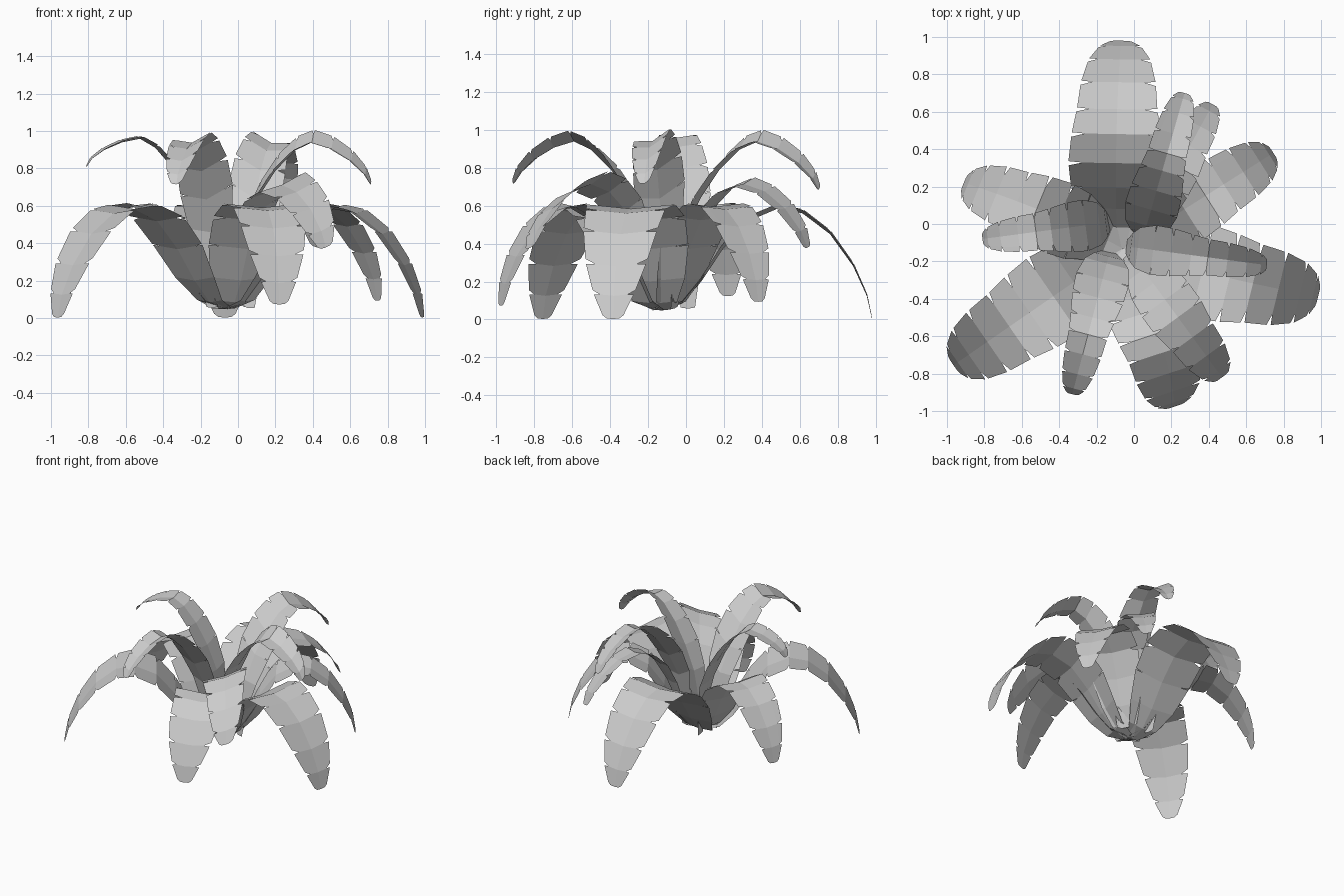
import bpy
import bmesh
from mathutils import Vector

cube = bpy.data.objects.get("Cube")
if cube:
    bpy.data.objects.remove(cube, do_unlink=True)

grey = bpy.data.materials.new("leaf_grey")
grey.use_nodes = True
colour = (0.6, 0.6, 0.6, 1.0)
grey.diffuse_color = colour
grey.node_tree.nodes["Principled BSDF"].inputs["Base Color"].default_value = colour

# Leaf arcs: fraction of reach, height, half width
LOW = [(0, .05, .05), (.1, .09, .12), (.19, .21, .19), (.29, .38, .24), (.41, .53, .255),
       (.55, .595, .24), (.67, .57, .215), (.8, .46, .2), (.91, .29, .165), (.975, .13, .11),
       (1, .005, .05)]
MID = [(0, .06, .04), (.06, .25, .07), (.14, .42, .1), (.25, .58, .13), (.38, .68, .14),
       (.52, .72, .14), (.68, .68, .12), (.83, .59, .11), (.95, .47, .08), (1, .38, .04)]
HIGH = [(0, .06, .04), (.03, .3, .08), (.08, .48, .12), (.19, .66, .145), (.32, .81, .14),
        (.46, .915, .12), (.58, .955, .105), (.72, .92, .1), (.86, .85, .085), (.96, .77, .06),
        (1, .71, .03)]

COLUMNS = (-.7, -.35, 0, .35, .7)


def make_leaf(name, arc, root, tip, width=1.0, lift=0.0, fold=.1, roll=0.0, bow=0.0):
    """Arching leaf with a folded midrib, sideways bow, roll and notched edges."""
    root, tip = Vector(root), Vector(tip)
    reach = tip - root
    side = Vector((-reach.y, reach.x)).normalized()

    def point(i, f, u):
        # position on the blade, f of the way from station i to the next
        a = Vector(arc[i])
        s, z, w = a.lerp(Vector(arc[min(i + 1, len(arc) - 1)]), f)
        w *= width
        p = root + reach * s + side * (u * w + 4 * bow * s * (1 - s))
        return p.x, p.y, z + lift * s ** 4 + w * (fold * (abs(u) - .5) + roll * u)

    bm = bmesh.new()
    rows = [[bm.verts.new(point(i, 0, u)) for u in COLUMNS] for i in range(len(arc))]
    for i, (a, b) in enumerate(zip(rows, rows[1:])):
        for j in range(len(COLUMNS) - 1):
            bm.faces.new((a[j], a[j + 1], b[j + 1], b[j]))
        # edge teeth, separated by narrow notches except close to the root
        ends = (0, 1) if i < 3 else (.04, .88)
        right = [bm.verts.new(point(i, f, -1)) for f in ends]
        left = [bm.verts.new(point(i, f, 1)) for f in ends]
        bm.faces.new((right[0], a[0], b[0], right[1]))
        bm.faces.new((a[-1], left[0], left[1], b[-1]))
    mesh = bpy.data.meshes.new(name)
    bm.to_mesh(mesh)
    bm.free()
    mesh.materials.append(grey)
    bpy.context.collection.objects.link(bpy.data.objects.new(name, mesh))


# Low, wide leaves
crown = (-.06, -.13)
make_leaf("low_leaf_back", LOW, (-.09, -.13), (-.07, .98), bow=.015)
make_leaf("low_leaf_left", LOW, crown, (.985, -.385), bow=-.02)
make_leaf("low_leaf_front_right", LOW, crown, (-.965, -.755), .97)
make_leaf("low_leaf_front", LOW, crown, (.22, -.975), .92, .07, bow=.04)
make_leaf("low_leaf_right", LOW, crown, (-.91, .22), .78, .12, bow=-.02)
make_leaf("low_leaf_back_left", LOW, crown, (.745, .38), .75, .09)

# Middle leaves
make_leaf("mid_leaf_front_left", MID, (-.02, -.15), (.47, -.82), 1.1, roll=.35)
make_leaf("mid_leaf_back_left", MID, (.04, -.06), (.42, .64), .85, roll=.2)

# High, narrow leaves
make_leaf("high_leaf_front", HIGH, (-.13, -.15), (-.33, -.91), 1, .01, .35, .2)
make_leaf("high_leaf_left", HIGH, (-.04, -.12), (.71, -.22), .92, .01, .35, .35)
make_leaf("high_leaf_right", HIGH, (-.13, .01), (-.81, -.08), .95, .1, .15)
make_leaf("high_leaf_back", HIGH, (.05, -.07), (.27, .7), 1, -.02, .3, .3)
